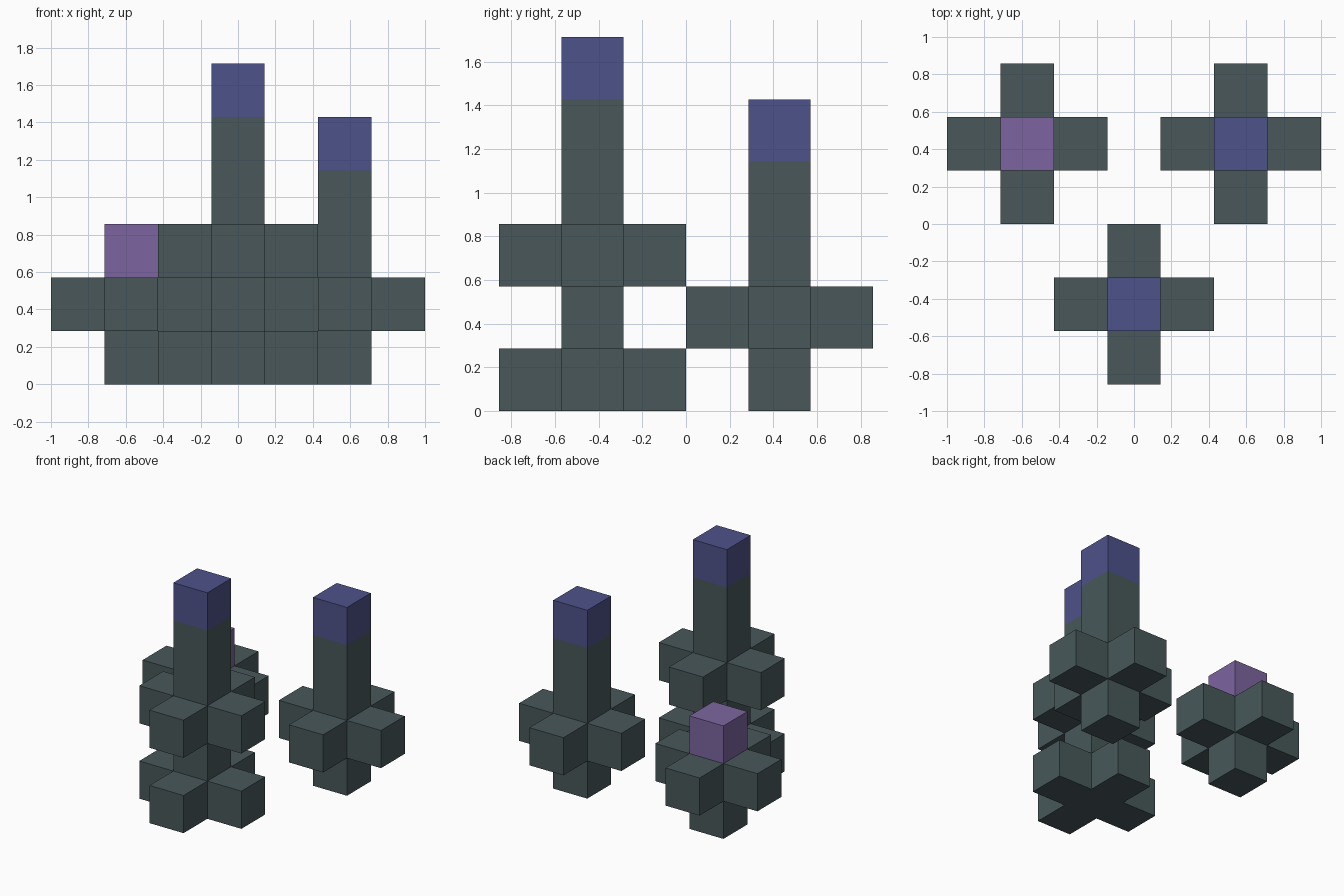
import bpy
import bmesh
from mathutils import Vector

if "Cube" in bpy.data.objects:
    bpy.data.objects.remove(bpy.data.objects["Cube"])

U = 2 / 7  # edge length of one cube
SIDES = [(1, 0, 0), (-1, 0, 0), (0, 1, 0), (0, -1, 0), (0, 0, 1), (0, 0, -1)]


def material(name, color):
    m = bpy.data.materials.new(name)
    m.diffuse_color = (*color, 1)
    m.use_nodes = True
    m.node_tree.nodes["Principled BSDF"].inputs["Base Color"].default_value = m.diffuse_color
    return m


slate = material("slate", (0.065, 0.097, 0.102))
indigo = material("indigo", (0.076, 0.085, 0.254))
violet = material("violet", (0.205, 0.130, 0.352))


def block_skin(name, cells, solid, origin, mat):
    """Outer skin of the cubes in cells, leaving out sides that touch a cube in solid."""
    bm = bmesh.new()
    for cell in cells:
        for side in SIDES:
            if tuple(a + b for a, b in zip(cell, side)) in solid:
                continue
            n = Vector(side)
            u = Vector((side[1], side[2], side[0]))
            v = n.cross(u)
            mid = Vector(cell) + n / 2
            corners = [mid + (a * u + b * v) / 2
                       for a, b in ((-1, -1), (1, -1), (1, 1), (-1, 1))]
            bm.faces.new([bm.verts.new(c * U) for c in corners])
    bmesh.ops.remove_doubles(bm, verts=bm.verts, dist=1e-4)
    mesh = bpy.data.meshes.new(name)
    bm.to_mesh(mesh)
    bm.free()
    mesh.materials.append(mat)
    obj = bpy.data.objects.new(name, mesh)
    obj.location = (origin[0] * U, origin[1] * U, U / 2)
    bpy.context.collection.objects.link(obj)


def tower(name, origin, height, cross_levels, cap_mat):
    """Square column with plus-shaped rings of cubes and a coloured top cube."""
    stem = {(0, 0, k) for k in range(height)}
    for k in cross_levels:
        stem |= {(1, 0, k), (-1, 0, k), (0, 1, k), (0, -1, k)}
    cap = {(0, 0, height)}
    block_skin(name + "_stem", sorted(stem), stem | cap, origin, slate)
    block_skin(name + "_cap", sorted(cap), stem | cap, origin, cap_mat)


tower("front_tower", (0, -1.5), 5, (0, 2), indigo)
tower("right_tower", (2, 1.5), 4, (1,), indigo)
tower("left_tower", (-2, 1.5), 2, (1,), violet)
